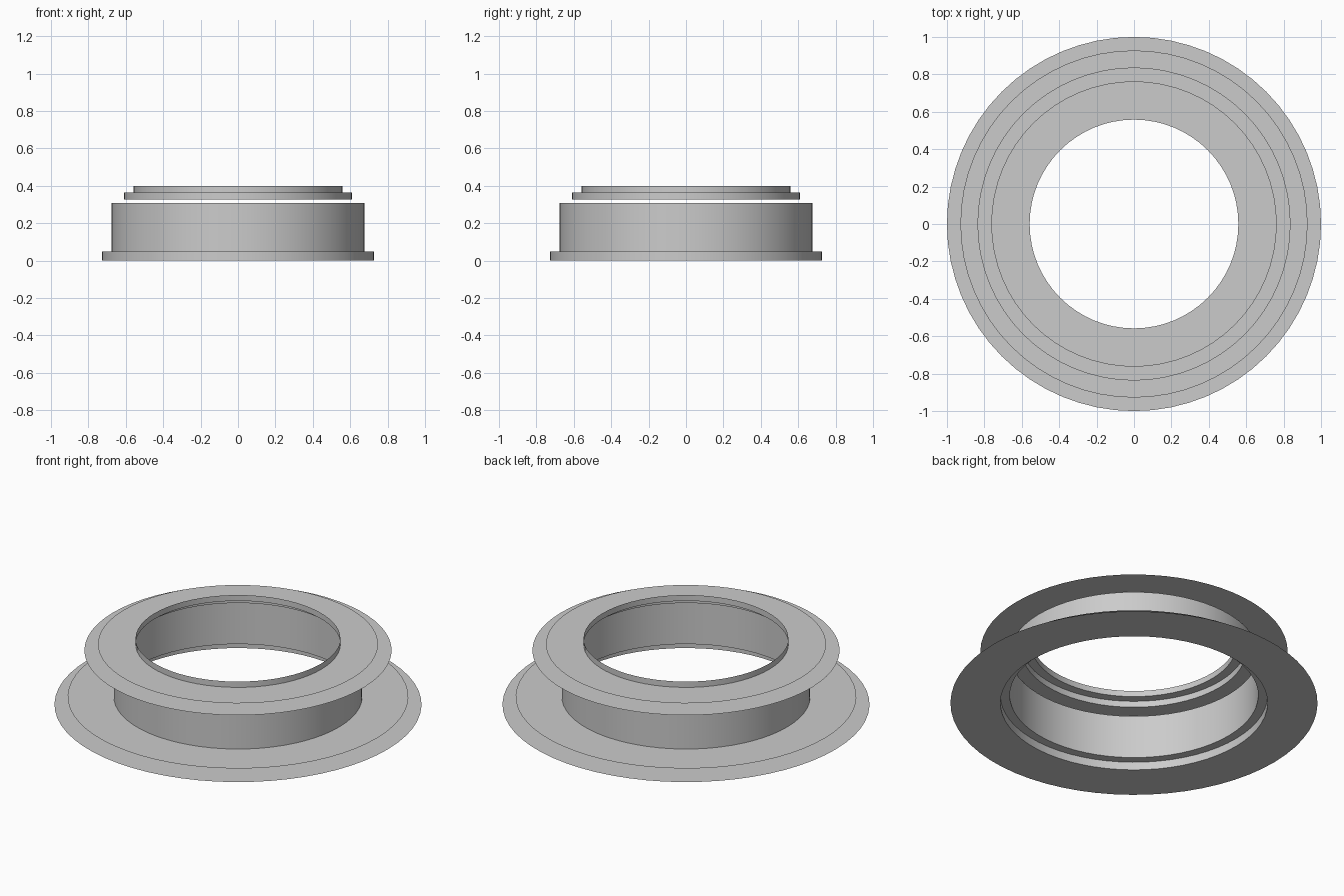
import bpy, bmesh, math

if "Cube" in bpy.data.objects:
    bpy.data.objects.remove(bpy.data.objects["Cube"])

SEGMENTS = 64


def flanged_collar(name, flange_r, wall_r, z0, z1):
    """Thin flat ring whose inner edge turns up into a cylindrical wall."""
    profile = [(flange_r, z0), (wall_r, z0), (wall_r, z1)]
    bm = bmesh.new()
    loops = []
    for r, z in profile:
        loops.append([bm.verts.new((r * math.cos(2 * math.pi * i / SEGMENTS),
                                    r * math.sin(2 * math.pi * i / SEGMENTS), z))
                      for i in range(SEGMENTS)])
    for a, b in zip(loops, loops[1:]):
        for i in range(SEGMENTS):
            j = (i + 1) % SEGMENTS
            bm.faces.new((a[i], a[j], b[j], b[i]))
    mesh = bpy.data.meshes.new(name)
    bm.to_mesh(mesh)
    bm.free()
    obj = bpy.data.objects.new(name, mesh)
    bpy.context.collection.objects.link(obj)
    bpy.ops.object.select_all(action='DESELECT')
    obj.select_set(True)
    bpy.context.view_layer.objects.active = obj
    bpy.ops.object.shade_smooth_by_angle(angle=math.radians(30))
    return obj


# Lower pair: wide base flange and the tall sleeve sitting on it
flanged_collar("base_flange", 1.0, 0.728, 0.0, 0.048)
flanged_collar("main_sleeve", 0.928, 0.677, 0.048, 0.308)

# Upper pair, just clear of the sleeve: flange and stepped rim
flanged_collar("upper_flange", 0.837, 0.61, 0.326, 0.363)
flanged_collar("top_rim", 0.763, 0.558, 0.363, 0.398)
